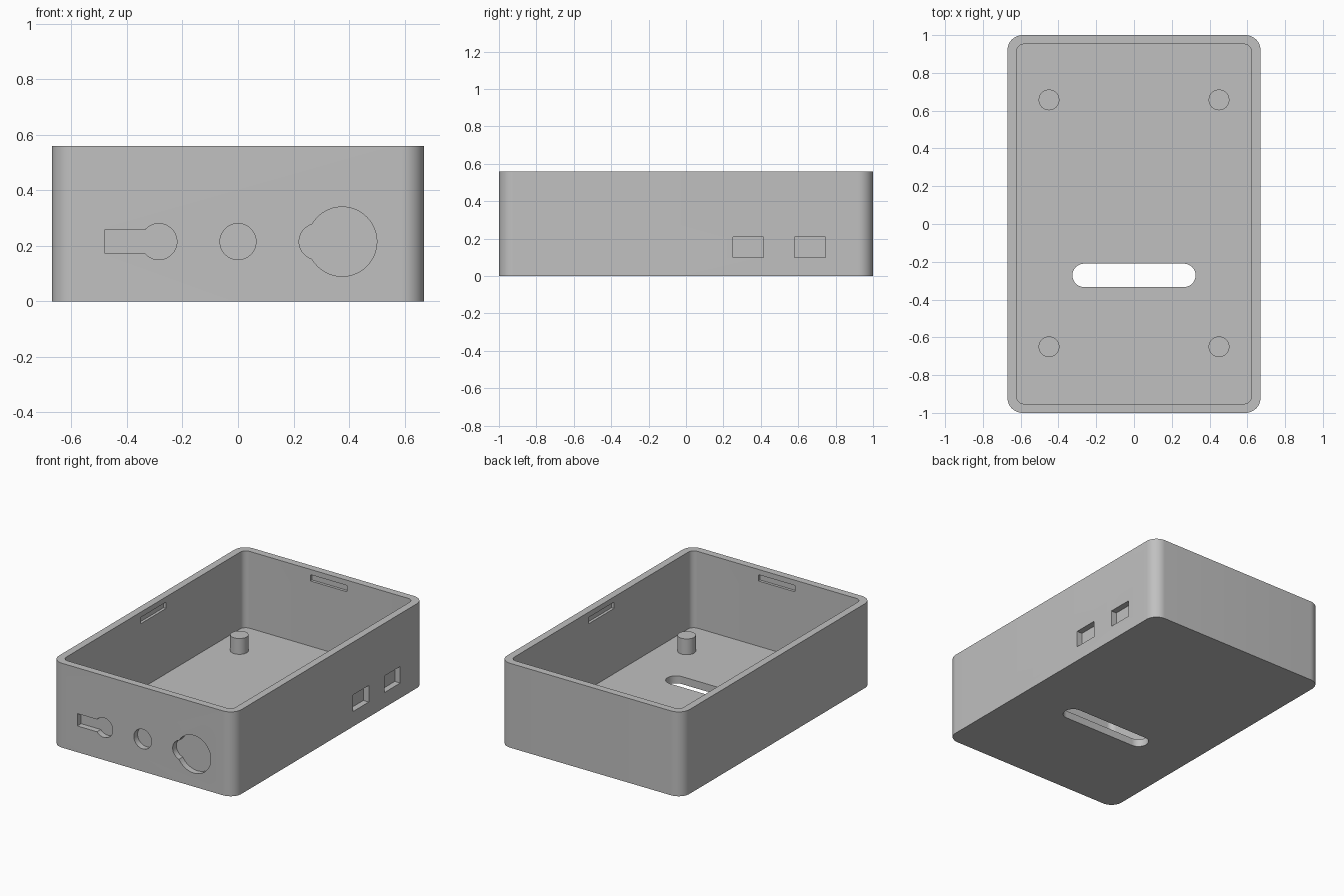
import bpy, bmesh
from math import pi, sin, cos, asin, acos

cube = bpy.data.objects.get("Cube")
if cube:
    bpy.data.objects.remove(cube, do_unlink=True)

grey = bpy.data.materials.new("plain_grey")
grey.use_nodes = True
colour = (0.53, 0.53, 0.53, 1)
grey.diffuse_color = colour
grey.node_tree.nodes["Principled BSDF"].inputs["Base Color"].default_value = colour


def arc(cu, cv, r, start, end, steps=24):
    return [(cu + r * cos(start + (end - start) * i / steps),
             cv + r * sin(start + (end - start) * i / steps)) for i in range(steps + 1)]


def circle(cu, cv, r):
    return arc(cu, cv, r, 0, 2 * pi, 48)[:-1]


def rect(u0, u1, v0, v1):
    return [(u0, v0), (u1, v0), (u1, v1), (u0, v1)]


def rounded(hu, hv, r):
    pts = []
    for k, (su, sv) in enumerate([(1, 1), (-1, 1), (-1, -1), (1, -1)]):
        pts += arc(su * (hu - r), sv * (hv - r), r, k * pi / 2, (k + 1) * pi / 2, 12)
    return pts


def prism(name, outline, axis, lo, hi):
    """Extrude a 2D outline along an axis."""
    place = {"x": lambda u, v, w: (w, u, v),
             "y": lambda u, v, w: (u, w, v),
             "z": lambda u, v, w: (u, v, w)}[axis]
    bm = bmesh.new()
    ends = [[bm.verts.new(place(u, v, w)) for u, v in outline] for w in (lo, hi)]
    for ring in ends:
        bm.faces.new(ring)
    n = len(outline)
    for i in range(n):
        j = (i + 1) % n
        bm.faces.new((ends[0][i], ends[0][j], ends[1][j], ends[1][i]))
    bmesh.ops.recalc_face_normals(bm, faces=bm.faces)
    mesh = bpy.data.meshes.new(name)
    bm.to_mesh(mesh)
    bm.free()
    mesh.materials.append(grey)
    obj = bpy.data.objects.new(name, mesh)
    bpy.context.collection.objects.link(obj)
    return obj


def activate(obj):
    bpy.ops.object.select_all(action="DESELECT")
    obj.select_set(True)
    bpy.context.view_layer.objects.active = obj


def cut(body, outline, axis, lo, hi):
    """Subtract an extruded outline from the body."""
    cutter = prism("cutter", outline, axis, lo, hi)
    cutter.hide_render = True
    mod = body.modifiers.new("cut", "BOOLEAN")
    mod.operation = "DIFFERENCE"
    mod.solver = "EXACT"
    mod.object = cutter
    activate(body)
    bpy.ops.object.modifier_apply(modifier=mod.name)
    bpy.data.objects.remove(cutter, do_unlink=True)


# Open tray with rounded corners
HX, HY, H, WALL, FLOOR = 0.67, 1.0, 0.56, 0.048, 0.05
IX, IY = HX - WALL, HY - WALL
tray = prism("tray", rounded(HX, HY, 0.08), "z", 0, H)
cut(tray, rounded(IX, IY, 0.04), "z", FLOOR, H + 0.1)

# Long slot through the floor
slot = (arc(0.264, -0.272, 0.062, -pi / 2, pi / 2)
        + arc(-0.264, -0.272, 0.062, pi / 2, 3 * pi / 2))
cut(tray, slot, "z", -0.1, FLOOR + 0.1)

# Blind front recesses: keyhole, round, and double round
Z, R, BIG, DEPTH = 0.215, 0.065, 0.125, 0.04
a = pi - asin(0.041 / R)
keyhole = arc(-0.285, Z, R, -a, a, 40) + [(-0.48, Z + 0.041), (-0.48, Z - 0.041)]
gap = 0.09
t = (BIG ** 2 - R ** 2 + gap ** 2) / (2 * gap)
b, c = pi - acos(t / BIG), acos((t - gap) / R)
double_round = (arc(0.375, Z, BIG, -b, b, 48)
                + arc(0.375 - gap, Z, R, pi - c, pi + c)[1:-1])
for outline in (keyhole, circle(0, Z, R), double_round):
    cut(tray, outline, "y", -HY - 0.1, -HY + DEPTH)

# Blind rectangular recesses on the left side
for y0, y1 in ((0.25, 0.415), (0.58, 0.745)):
    cut(tray, rect(y0, y1, 0.10, 0.21), "x", HX - DEPTH, HX + 0.1)

# Lid clip grooves inside each wall
groove = rect(-0.135, 0.135, 0.483, 0.525)
for axis, inner in (("x", IX), ("y", IY)):
    for side in (-1, 1):
        lo, hi = sorted((side * (inner - 0.05), side * (inner + 0.018)))
        cut(tray, groove, axis, lo, hi)

# Four standing posts on the floor
parts = [tray]
for x, fb in ((-0.45, "right"), (0.45, "left")):
    for y, end in ((-0.65, "front"), (0.657, "back")):
        parts.append(prism(f"{end}_{fb}_post", circle(x, y, 0.055), "z", FLOOR - 0.01, 0.155))

for obj in parts:
    activate(obj)
    bpy.ops.object.shade_smooth_by_angle(angle=pi / 6)
